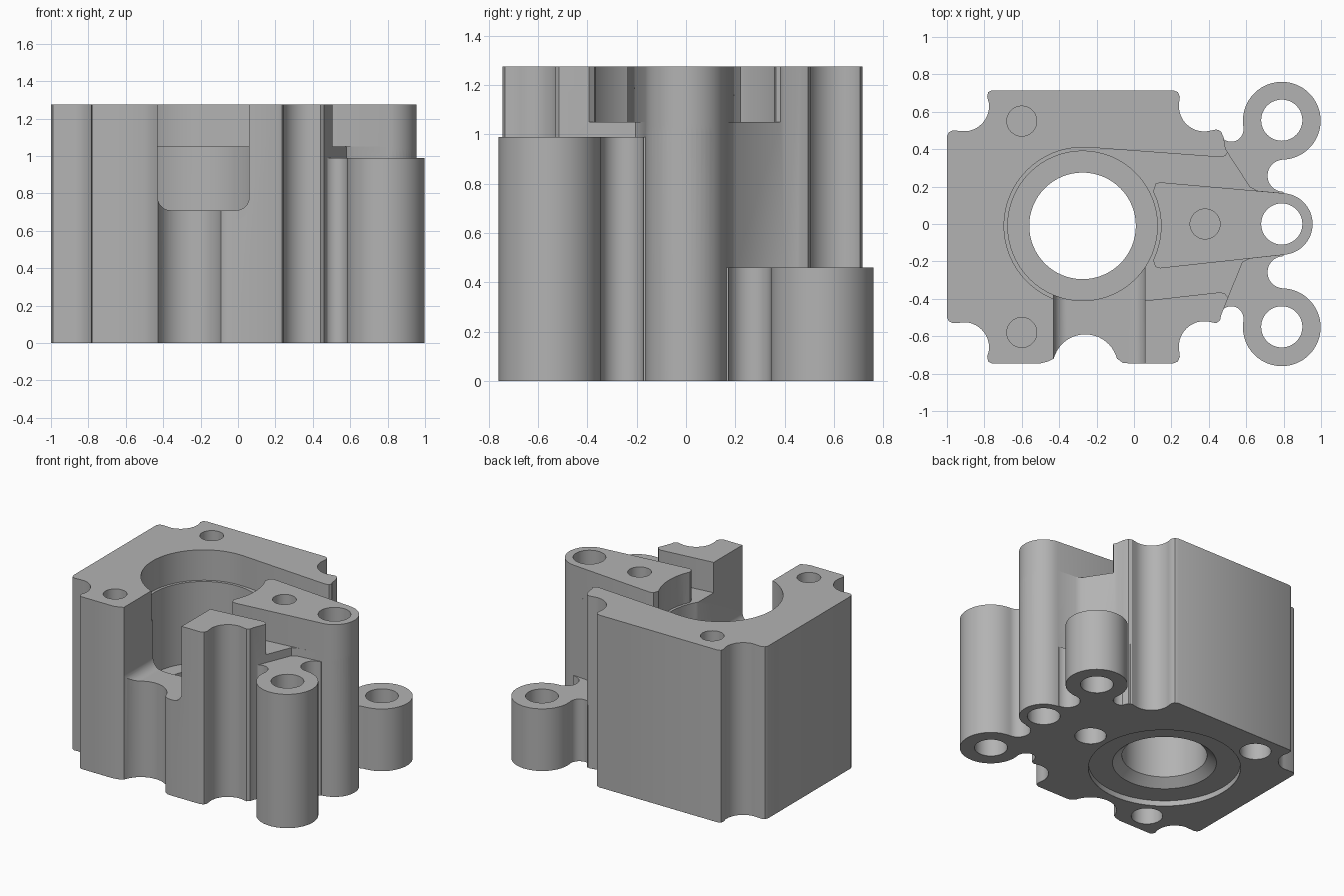
import bpy, bmesh
from math import cos, sin, radians

cube = bpy.data.objects.get("Cube")
if cube:
    bpy.data.objects.remove(cube, do_unlink=True)

TOP = 1.275
SHELF = 1.05
BORE = (-0.275, -0.01)


def arc(cx, cy, r, start, end):
    n = max(4, int(abs(end - start) / 7))
    return [(cx + r * cos(radians(start + (end - start) * i / n)),
             cy + r * sin(radians(start + (end - start) * i / n))) for i in range(n + 1)]


def prism(name, outline, low, high, along_y=False):
    """Extrude a closed outline along z, or an x-z outline along y."""
    bm = bmesh.new()
    place = (lambda a, b, h: (a, h, b)) if along_y else (lambda a, b, h: (a, b, h))
    face = bm.faces.new([bm.verts.new(place(a, b, low)) for a, b in outline])
    moved = bmesh.ops.extrude_face_region(bm, geom=[face])["geom"]
    shift = (0, high - low, 0) if along_y else (0, 0, high - low)
    bmesh.ops.translate(bm, vec=shift, verts=[v for v in moved if isinstance(v, bmesh.types.BMVert)])
    bmesh.ops.recalc_face_normals(bm, faces=bm.faces)
    mesh = bpy.data.meshes.new(name)
    bm.to_mesh(mesh)
    bm.free()
    obj = bpy.data.objects.new(name, mesh)
    bpy.context.collection.objects.link(obj)
    return obj


def cone(name, centre, r_low, r_high, low, high):
    bm = bmesh.new()
    bmesh.ops.create_cone(bm, cap_ends=True, segments=64, radius1=r_low, radius2=r_high, depth=high - low)
    bmesh.ops.translate(bm, vec=(*centre, (low + high) / 2), verts=bm.verts)
    mesh = bpy.data.meshes.new(name)
    bm.to_mesh(mesh)
    bm.free()
    obj = bpy.data.objects.new(name, mesh)
    bpy.context.collection.objects.link(obj)
    return obj


def combine(target, tool, operation):
    mod = target.modifiers.new("combine", 'BOOLEAN')
    mod.operation = operation
    mod.solver = 'EXACT'
    mod.object = tool
    bpy.context.view_layer.objects.active = target
    bpy.ops.object.modifier_apply(modifier=mod.name)
    bpy.data.objects.remove(tool, do_unlink=True)


def drill(centre, r, low, high):
    combine(body, cone("drill", centre, r, r, low, high), 'DIFFERENCE')


# Main casting with scooped corners and the middle lug
lug_end = arc(0.79, 0, 0.165, -85, 85)
outline = [(-0.76, -0.745), (-0.5, -0.745), (-0.46, -0.735)]
outline += arc(-0.26, -0.765, 0.175, 165, 15)
outline += [(-0.06, -0.742), (-0.03, -0.745), (0.21, -0.745), (0.235, -0.735), (0.245, -0.71)]
outline += arc(0.375, -0.655, 0.135, 187, 83)
outline += [(0.44, -0.53), (0.46, -0.515), (0.465, -0.49), (0.58, -0.205), (0.62, -0.185)]
outline += lug_end
outline += [(0.66, 0.178), (0.62, 0.2), (0.49, 0.4), (0.48, 0.46), (0.465, 0.495), (0.44, 0.505)]
outline += arc(0.375, 0.63, 0.135, 277, 173)
outline += [(0.245, 0.68), (0.235, 0.705), (0.21, 0.715), (-0.76, 0.715), (-0.78, 0.705), (-0.785, 0.68)]
outline += arc(-0.91, 0.63, 0.135, 7, -83)
outline += [(-0.97, 0.5), (-0.99, 0.49), (-1, 0.47), (-1, -0.5), (-0.99, -0.52), (-0.97, -0.53)]
outline += arc(-0.91, -0.66, 0.135, 83, -7)
outline += [(-0.785, -0.71), (-0.78, -0.735)]
body = prism("pump_casting", outline, 0, TOP)

# Upper recess and side channel around the middle arm
channel = [(-0.25, -0.427), (0.06, -0.41), (0.46, -0.365), (0.485, -0.372), (0.51, -0.4), (1.2, -0.4),
           (1.2, 0.4), (0.51, 0.4), (0.49, 0.365), (0.465, 0.357), (-0.25, 0.41)]
combine(body, prism("channel", channel, SHELF, 1.5), 'DIFFERENCE')
drill(BORE, 0.42, SHELF, 1.5)

# Middle arm with its end hollowed to match the bore
arm = [(0.14, -0.237)] + lug_end + [(0.14, 0.223), (0.115, 0.215)]
arm += arc(*BORE, 0.42, 26, -26) + [(0.115, -0.23)]
combine(body, prism("middle_arm", arm, 1, TOP), 'UNION')

# Side lugs and their webs, at two heights
for side, height in ((1, 0.46), (-1, 0.99)):
    web = [(0.4, 0.1), (0.8, 0.12)] + arc(0.8, 0.258, 0.086, 270, 95)
    web += arc(0.79, 0.552, 0.208, -85, 192) + arc(0.52, 0.505, 0.065, 0, -180) + [(0.4, 0.45)]
    web = [(x, side * y) for x, y in web]
    combine(body, prism("side_lug", web, 0, height), 'UNION')

# Front slot with rounded lower corners
slot = arc(-0.36, 0.78, 0.07, 180, 270) + arc(-0.01, 0.78, 0.07, 270, 360) + [(0.06, 1.5), (-0.43, 1.5)]
combine(body, prism("slot", slot, -1, -0.2, along_y=True), 'DIFFERENCE')

# Central bore, through hole and underside seat
drill(BORE, 0.4, 0.45, 1.5)
drill(BORE, 0.285, -0.1, 1)
drill(BORE, 0.51, -0.1, 0.04)
combine(body, cone("seat", BORE, 0.36, 0.28, 0.03, 0.1), 'DIFFERENCE')

# Lug holes and blind screw holes from both ends
for y in (-0.55, 0, 0.555):
    drill((0.79, y), 0.11, -0.1, 1.5)
for centre in ((-0.6, 0.55), (-0.6, -0.58), (0.38, 0)):
    drill(centre, 0.08, 0.8, 1.5)
    drill(centre, 0.105, -0.1, 0.4)

# Small chamfer around the underside
bm = bmesh.new()
bm.from_mesh(body.data)
bmesh.ops.remove_doubles(bm, verts=bm.verts, dist=0.0005)
rim = [e for e in bm.edges if all(abs(v.co.z) < 1e-4 for v in e.verts)
       and len(e.link_faces) == 2 and e.calc_face_angle() > 1]
bmesh.ops.bevel(bm, geom=rim, offset=0.01, segments=1, affect='EDGES', clamp_overlap=True)
bm.to_mesh(body.data)
bm.free()

# Plain grey metal
grey = bpy.data.materials.new("grey_metal")
grey.use_nodes = True
grey.diffuse_color = (0.45, 0.45, 0.45, 1)
grey.node_tree.nodes["Principled BSDF"].inputs["Base Color"].default_value = (0.45, 0.45, 0.45, 1)
body.data.materials.clear()
body.data.materials.append(grey)
for polygon in body.data.polygons:
    polygon.material_index = 0

bpy.ops.object.select_all(action='DESELECT')
body.select_set(True)
bpy.context.view_layer.objects.active = body
bpy.ops.object.shade_smooth_by_angle(angle=radians(32))
